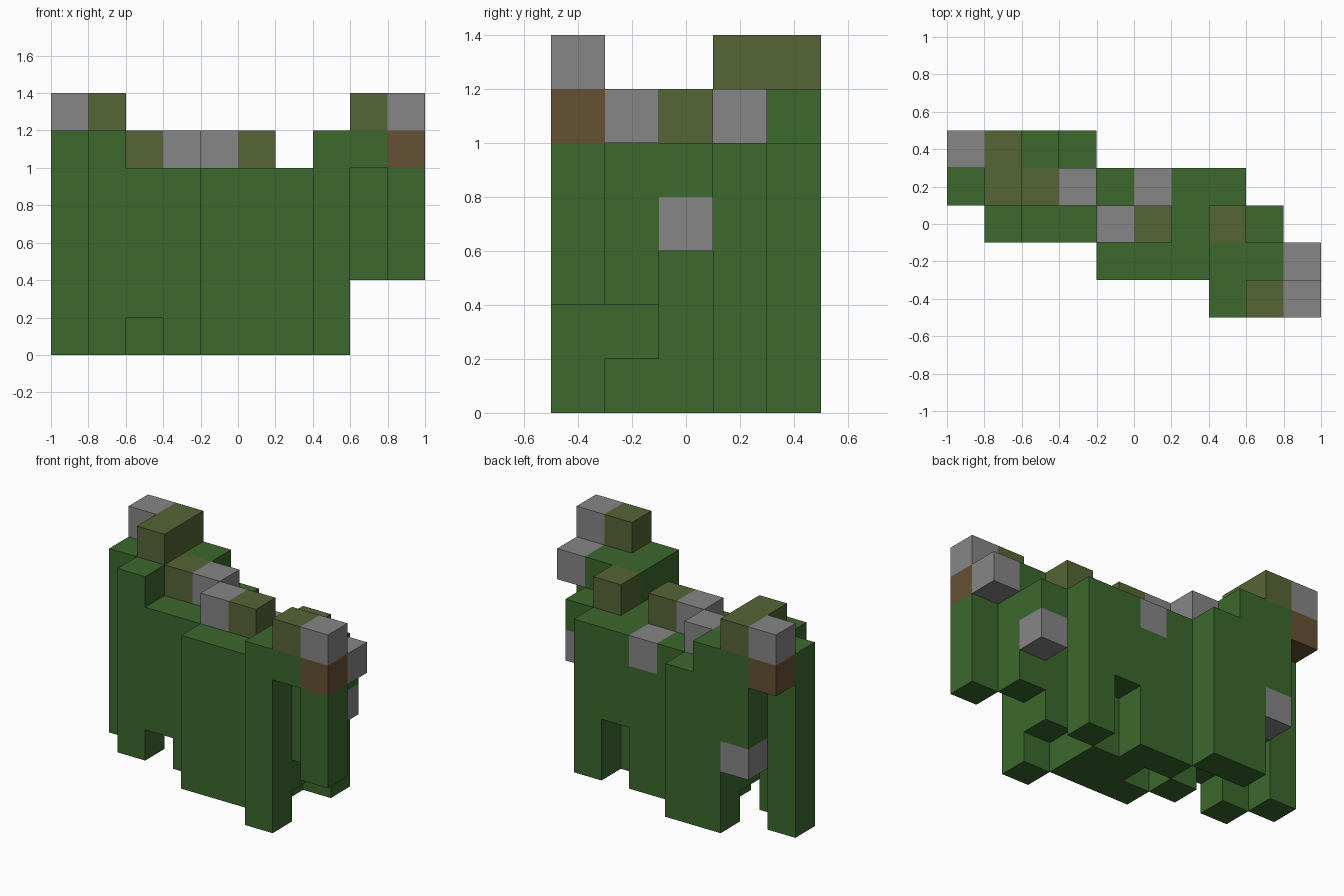
import bpy
import bmesh
from math import radians
from mathutils import Vector

old = bpy.data.objects.get("Cube")
if old:
    bpy.data.objects.remove(old, do_unlink=True)

SIZE = 0.2                          # edge of one block
ORIGIN = Vector((-1.0, -0.5, 0.0))  # corner of the block grid

# Lowest block and top level of each column; rows run front to back, x runs along a row
BOTTOM = [".......052",
          "....000125",
          ".01010043.",
          "02110020..",
          "5200......"]
TOP = [".......677",
       "....555666",
       ".65566565.",
       "67665555..",
       "7765......"]

# Blocks that are not green, as (x, y, level)
ACCENTS = {
    "grey_blocks": {(0, 4, 6), (3, 3, 5), (4, 2, 5), (5, 3, 4), (1, 4, 2),
                    (9, 0, 6), (9, 1, 5), (8, 2, 3)},
    "olive_blocks": {(1, 4, 6), (1, 3, 6), (2, 3, 5), (5, 2, 5), (7, 2, 5), (8, 0, 6)},
    "brown_blocks": {(0, 4, 5), (9, 0, 5)},
}
COLOURS = {
    "green_body": ("leaf green", (0.045, 0.138, 0.026, 1)),
    "grey_blocks": ("stone grey", (0.238, 0.238, 0.238, 1)),
    "olive_blocks": ("moss olive", (0.093, 0.130, 0.036, 1)),
    "brown_blocks": ("earth brown", (0.130, 0.082, 0.034, 1)),
}


def make_material(name, colour):
    mat = bpy.data.materials.new(name)
    mat.use_nodes = True
    mat.diffuse_color = colour
    mat.node_tree.nodes["Principled BSDF"].inputs["Base Color"].default_value = colour
    return mat


def add_face(bm, cell, axis, side):
    """Add the square face of a block that points along one axis."""
    u, v = Vector(), Vector()
    u[(axis + 1) % 3] = 1
    v[(axis + 2) % 3] = 1
    corner = Vector(cell)
    if side > 0:
        corner[axis] += 1
    else:
        u, v = v, u
    loop = (corner, corner + u, corner + u + v, corner + v)
    bm.faces.new([bm.verts.new(ORIGIN + p * SIZE) for p in loop])


def build_part(name, cells, filled):
    """Join the outer faces of a group of blocks into one object."""
    bm = bmesh.new()
    for cell in sorted(cells):
        for axis in range(3):
            for side in (-1, 1):
                beside = list(cell)
                beside[axis] += side
                if tuple(beside) not in filled:
                    add_face(bm, cell, axis, side)
    bmesh.ops.remove_doubles(bm, verts=bm.verts, dist=0.001)
    bmesh.ops.dissolve_limit(bm, angle_limit=radians(1), verts=bm.verts, edges=bm.edges)
    mesh = bpy.data.meshes.new(name)
    bm.to_mesh(mesh)
    bm.free()
    mesh.materials.append(make_material(*COLOURS[name]))
    obj = bpy.data.objects.new(name, mesh)
    bpy.context.collection.objects.link(obj)


# Fill the columns
filled = set()
for y, (lows, highs) in enumerate(zip(BOTTOM, TOP)):
    for x, (low, high) in enumerate(zip(lows, highs)):
        if low != ".":
            filled.update((x, y, z) for z in range(int(low), int(high)))

# Green body, then the coloured blocks set into it
build_part("green_body", filled - set().union(*ACCENTS.values()), filled)
for part, cells in ACCENTS.items():
    build_part(part, cells, filled)
